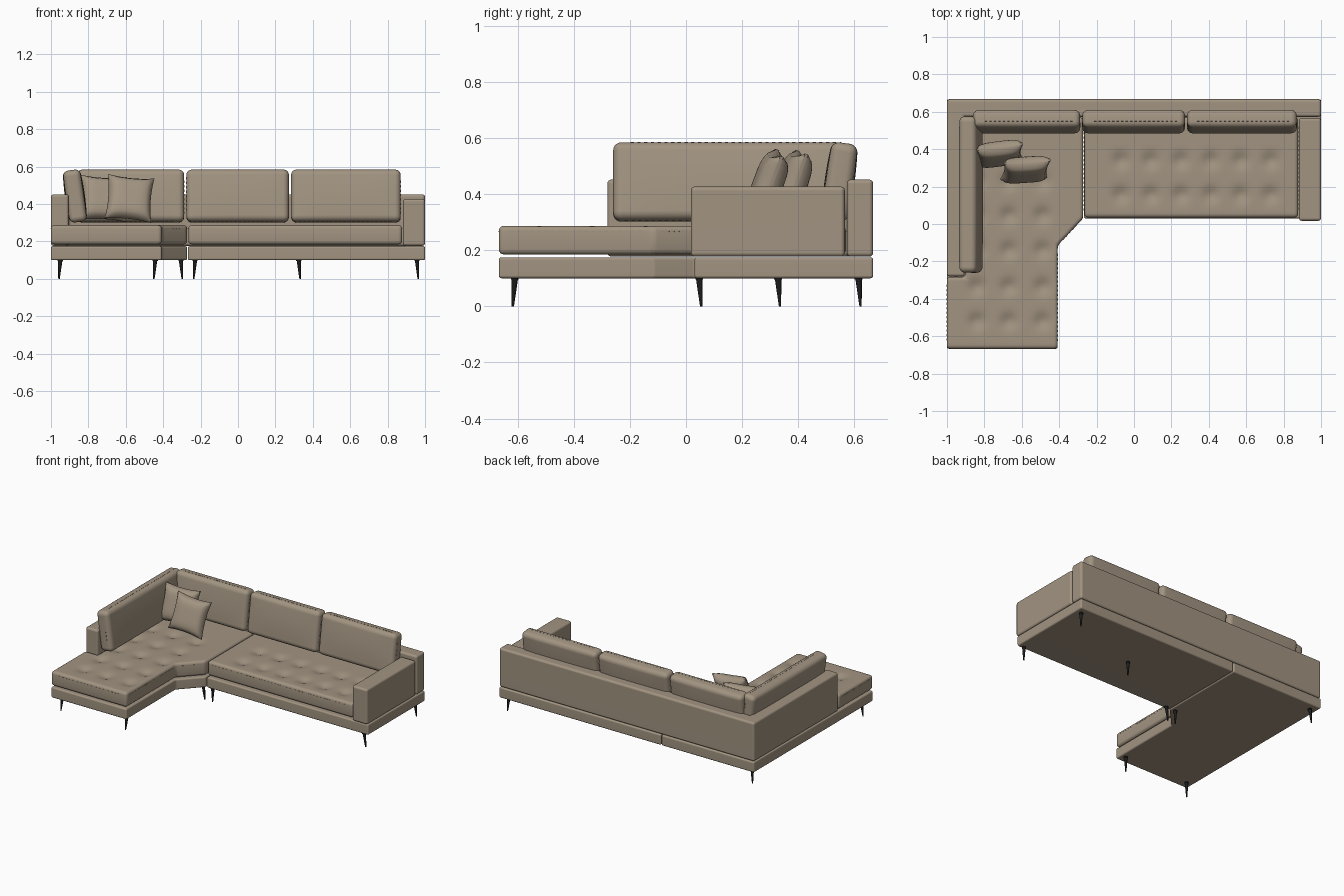
import bpy, bmesh
from math import exp, radians
from mathutils import Vector, Matrix

if "Cube" in bpy.data.objects:
    bpy.data.objects.remove(bpy.data.objects["Cube"])


def material(name, color):
    m = bpy.data.materials.new(name)
    m.use_nodes = True
    m.diffuse_color = color
    m.node_tree.nodes["Principled BSDF"].inputs["Base Color"].default_value = color
    return m


FABRIC = material("taupe fabric", (0.36, 0.295, 0.22, 1))
BLACK = material("black metal", (0.012, 0.012, 0.012, 1))


def finish(name, bm, mat, angle=40, weighted=False):
    bmesh.ops.recalc_face_normals(bm, faces=bm.faces)
    me = bpy.data.meshes.new(name)
    bm.to_mesh(me)
    bm.free()
    me.materials.append(mat)
    ob = bpy.data.objects.new(name, me)
    bpy.context.collection.objects.link(ob)
    bpy.ops.object.select_all(action='DESELECT')
    ob.select_set(True)
    bpy.context.view_layer.objects.active = ob
    bpy.ops.object.shade_smooth_by_angle(angle=radians(angle))
    if weighted:
        ob.modifiers.new("Weighted Normal", 'WEIGHTED_NORMAL').keep_sharp = True
    return ob


def prism(outline, z0, z1, r, segments=4):
    """Rounded slab extruded from a flat outline."""
    bm = bmesh.new()
    base = bm.faces.new([bm.verts.new((x, y, z0)) for x, y in outline])
    top = bmesh.ops.extrude_face_region(bm, geom=[base])["geom"]
    bmesh.ops.translate(bm, vec=(0, 0, z1 - z0),
                        verts=[v for v in top if isinstance(v, bmesh.types.BMVert)])
    bmesh.ops.recalc_face_normals(bm, faces=bm.faces)
    bmesh.ops.bevel(bm, geom=bm.edges[:], offset=r, segments=segments,
                    profile=0.5, affect='EDGES', clamp_overlap=True)
    return bm


def rect(x0, x1, y0, y1):
    return [(x0, y0), (x1, y0), (x1, y1), (x0, y1)]


def slice_grid(bm, axis, step):
    """Cut regular loops across one axis so the surface can be shaped."""
    lo = min(v.co[axis] for v in bm.verts)
    hi = max(v.co[axis] for v in bm.verts)
    n = round((hi - lo) / step)
    normal = Vector([float(i == axis) for i in range(3)])
    for i in range(1, n):
        bmesh.ops.bisect_plane(bm, geom=bm.verts[:] + bm.edges[:] + bm.faces[:],
                               plane_co=normal * (lo + (hi - lo) * i / n),
                               plane_no=normal, dist=1e-5)


def stitches(bm, loop, margin=0.035, pitch=0.024):
    """Short raised dashes along a closed path."""
    for a, b in zip(loop, loop[1:] + loop[:1]):
        a, b = Vector(a), Vector(b)
        d = b - a
        n = int((d.length - 2 * margin) / pitch)
        turn = d.to_track_quat('X', 'Z').to_matrix().to_4x4()
        for i in range(max(n, 0)):
            p = a + d.normalized() * (margin + pitch * (i + 0.5))
            bmesh.ops.create_cube(bm, size=1, matrix=Matrix.Translation(p) @ turn
                                  @ Matrix.Diagonal((0.012, 0.003, 0.003, 1)))


def seat(name, outline, z0, z1, buttons):
    bm = prism(outline, z0, z1, 0.018)
    slice_grid(bm, 0, 0.018)
    slice_grid(bm, 1, 0.018)
    for v in bm.verts:
        if v.co.z > z1 - 0.002:
            v.co.z -= sum(0.018 * exp(-((v.co.x - x) ** 2 + (v.co.y - y) ** 2) / 0.0016)
                          for x, y in buttons)
    stitches(bm, [(x, y, z1 - 0.02) for x, y in outline])
    finish(name, bm, FABRIC)


def back_cushion(name, width, height, depth, loc, lean, yaw=0):
    bm = prism(rect(-width / 2, width / 2, -depth / 2, depth / 2),
               -height / 2, height / 2, 0.028, 5)
    slice_grid(bm, 0, 0.03)
    slice_grid(bm, 2, 0.03)
    for v in bm.verts:
        u, w = 2 * v.co.x / width, 2 * v.co.z / height
        v.co.y *= 1 + 0.16 * (1 - u ** 4) * (1 - w * w)
    front = -depth / 2 + 0.03
    x, z = width / 2, height / 2
    stitches(bm, [(-x, front, -z), (x, front, -z), (x, front, z), (-x, front, z)])
    ob = finish(name, bm, FABRIC)
    ob.location = loc
    ob.rotation_euler = (radians(-lean), 0, radians(yaw))


def throw_pillow(name, size, thick, loc, lean, roll, yaw):
    bm = bmesh.new()
    bmesh.ops.create_cube(bm, size=2)
    bmesh.ops.subdivide_edges(bm, edges=bm.edges[:], cuts=15, use_grid_fill=True)
    for v in bm.verts:
        u, t, w = v.co
        puff = 0.12 + 0.88 * ((1 - u ** 4) * (1 - w ** 4)) ** 0.5
        v.co = (u * size / 2 * (1 - 0.09 * (1 - w * w) * abs(u)), t * thick / 2 * puff,
                w * size / 2 * (1 - 0.09 * (1 - u * u) * abs(w)))
    ob = finish(name, bm, FABRIC, 50)
    ob.matrix_world = (Matrix.Translation(loc) @ Matrix.Rotation(radians(yaw), 4, 'Z')
                       @ Matrix.Rotation(radians(-lean), 4, 'X')
                       @ Matrix.Rotation(radians(roll), 4, 'Y'))


# Plinths
chaise = [(-1, -0.667), (-0.408, -0.667), (-0.408, -0.115), (-0.272, 0.03)]
finish("chaise_base", prism(chaise + [(-0.272, 0.667), (-1, 0.667)], 0.1, 0.175, 0.01, 3),
       FABRIC, weighted=True)
finish("sofa_base", prism(rect(-0.268, 1, 0.03, 0.667), 0.1, 0.175, 0.01, 3),
       FABRIC, weighted=True)

# Low back that wraps the corner, and the single arm
back = [(-1, -0.28), (-0.905, -0.28), (-0.905, 0.573), (1, 0.573), (1, 0.667), (-1, 0.667)]
finish("back_frame", prism(back, 0.177, 0.452, 0.015), FABRIC, weighted=True)
finish("left_arm", prism(rect(0.882, 1, 0.017, 0.566), 0.177, 0.427, 0.015),
       FABRIC, weighted=True)

# Tufted seats
seat("chaise_seat", chaise + [(-0.272, 0.57), (-0.903, 0.57), (-0.903, -0.283), (-1, -0.283)],
     0.185, 0.287, [(x, y) for x in (-0.84, -0.67, -0.49)
                    for y in (-0.52, -0.335, -0.14, 0.045, 0.23)])
seat("sofa_seat", rect(-0.265, 0.877, 0.035, 0.57), 0.185, 0.287,
     [(-0.07 + 0.16 * i, y) for i in range(6) for y in (0.155, 0.34)])

# Back cushions
for side, x0, x1 in (("right", -0.86, -0.288), ("middle", -0.276, 0.272), ("left", 0.284, 0.87)):
    back_cushion(side + "_back_cushion", x1 - x0, 0.28, 0.092,
                 ((x0 + x1) / 2, 0.547, 0.443), 8)
back_cushion("chaise_back_cushion", 0.835, 0.28, 0.092, (-0.872, 0.158, 0.443), 8, 90)

# Throw pillows
throw_pillow("front_pillow", 0.25, 0.1, (-0.58, 0.29, 0.43), 20, 6, 6)
throw_pillow("rear_pillow", 0.25, 0.1, (-0.72, 0.375, 0.43), 18, 3, 8)

# Tapered legs, leaning slightly
for i, (x, y, dx, dy) in enumerate([(-0.95, -0.61, -1, -1), (-0.443, -0.61, -1, -1),
                                    (-0.305, 0.047, 1, 1), (-0.23, 0.047, -1, 1),
                                    (0.325, 0.328, 1, 1), (0.957, 0.047, 1, 1),
                                    (0.957, 0.615, 1, 1), (-0.95, 0.615, -1, 1)]):
    bm = bmesh.new()
    bmesh.ops.create_cone(bm, cap_ends=True, segments=16, radius1=0.004, radius2=0.012,
                          depth=0.102, matrix=Matrix.Translation((x, y, 0.051)))
    for v in bm.verts:
        if v.co.z < 0.05:
            v.co += Vector((dx, dy, 0)) * 0.007
    bmesh.ops.create_cone(bm, cap_ends=True, segments=16, radius1=0.014, radius2=0.014,
                          depth=0.006, matrix=Matrix.Translation((x, y, 0.099)))
    finish("leg_%d" % (i + 1), bm, BLACK)
